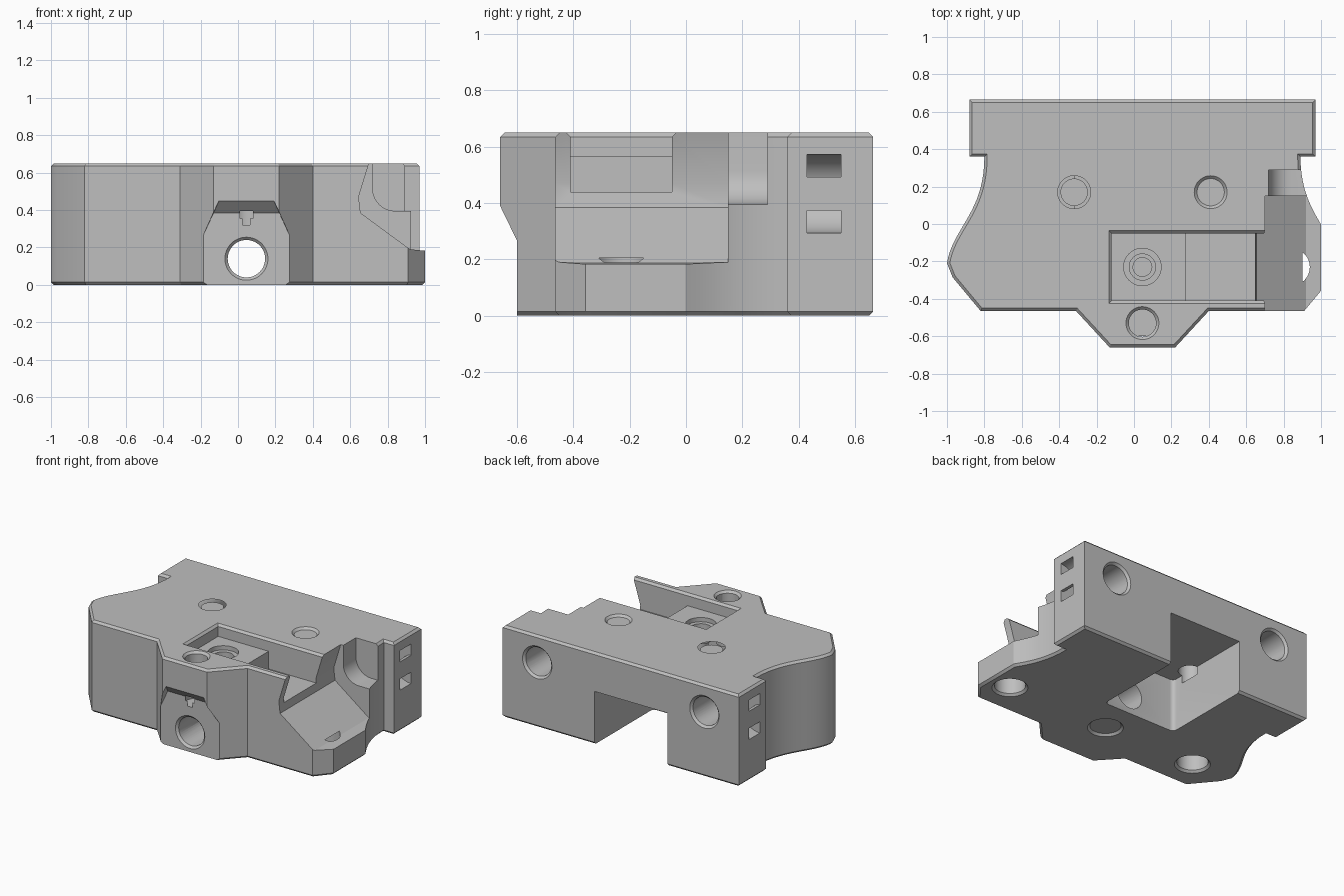
import bpy, bmesh, math
from mathutils import Vector, Matrix
from mathutils.geometry import interpolate_bezier

if "Cube" in bpy.data.objects:
    bpy.data.objects.remove(bpy.data.objects["Cube"])

H = 0.65        # body height
CX = 0.045      # symmetry line of the outline
LIP = 0.015     # chamfer size

grey = bpy.data.materials.new("grey plastic")
grey.use_nodes = True
colour = (0.52, 0.52, 0.52, 1)
grey.diffuse_color = colour
grey.node_tree.nodes["Principled BSDF"].inputs["Base Color"].default_value = colour


def finish(bm, name):
    bmesh.ops.recalc_face_normals(bm, faces=bm.faces)
    mesh = bpy.data.meshes.new(name)
    bm.to_mesh(mesh)
    bm.free()
    mesh.materials.append(grey)
    ob = bpy.data.objects.new(name, mesh)
    bpy.context.collection.objects.link(ob)
    return ob


def prism(points, vec):
    """Extrude a closed 3D polygon along vec."""
    bm = bmesh.new()
    face = bm.faces.new([bm.verts.new(p) for p in points])
    ext = bmesh.ops.extrude_face_region(bm, geom=[face], use_keep_orig=True)
    moved = [g for g in ext["geom"] if isinstance(g, bmesh.types.BMVert)]
    bmesh.ops.translate(bm, verts=moved, vec=vec)
    return bm


def hull(points):
    bm = bmesh.new()
    for p in points:
        bm.verts.new(p)
    bmesh.ops.convex_hull(bm, input=bm.verts[:])
    return bm


# Outer outline: left half, then mirrored and clipped on the right
curve = interpolate_bezier(Vector((-0.80, 0.36)), Vector((-0.80, 0.06)),
                           Vector((-0.97, -0.02)), Vector((-1.0, -0.21)), 20)
left = [(-0.88, 0.665), (-0.88, 0.36)] + [(p.x, p.y) for p in curve]
left += [(-0.97, -0.285), (-0.82, -0.465), (-0.31, -0.465), (-0.13, -0.66)]
right = []
mirrored = [(2 * CX - x, y) for x, y in left]
for i, (x, y) in enumerate(mirrored):
    if i:
        px, py = mirrored[i - 1]
        if (px - 1) * (x - 1) < 0:
            right.append((1.0, py + (y - py) * (1 - px) / (x - px)))
    if x <= 1:
        right.append((x, y))
outline = left + right[::-1]

bm = prism([(x, y, 0) for x, y in outline], (0, 0, H))
rim = [e for e in bm.edges if abs(e.verts[0].co.z - e.verts[1].co.z) < 1e-5]
bmesh.ops.recalc_face_normals(bm, faces=bm.faces)
bmesh.ops.bevel(bm, geom=rim, offset=LIP, segments=1, affect='EDGES')
body = finish(bm, "carriage_body")


def cut(bm):
    cutter = finish(bm, "cutter")
    cutter.hide_render = True
    mod = body.modifiers.new("cut", 'BOOLEAN')
    mod.operation = 'DIFFERENCE'
    mod.solver = 'EXACT'
    mod.object = cutter
    bpy.context.view_layer.objects.active = body
    bpy.ops.object.modifier_apply(modifier=mod.name)
    bpy.data.objects.remove(cutter)


def box(x0, x1, y0, y1, z0, z1):
    return prism([(x0, y0, z0), (x1, y0, z0), (x1, y1, z0), (x0, y1, z0)],
                 (0, 0, z1 - z0))


def hole(start, direction, radius, depth, lip=True):
    """Round blind hole with a small chamfer at its mouth."""
    start, d = Vector(start), Vector(direction)
    turn = d.to_track_quat('Z', 'Y').to_matrix().to_4x4()
    parts = [(-0.1, depth, radius, radius)]
    if lip:
        parts.append((-LIP, LIP, radius + 2 * LIP, radius))
    for a, b, r1, r2 in parts:
        bm = bmesh.new()
        bmesh.ops.create_cone(bm, cap_ends=True, segments=48,
                              radius1=r1, radius2=r2, depth=b - a,
                              matrix=Matrix.Translation(start + d * (a + b) / 2) @ turn)
        cut(bm)


# Top pocket with a raised step and chamfered lip
cut(box(-0.12, 0.28, -0.41, -0.05, 0.565, 0.8))
cut(box(0.275, 0.72, -0.41, -0.05, 0.44, 0.8))
cut(hull([(x, y, z) for z, g in ((H - LIP, 0), (H + LIP, 2 * LIP))
          for x in (-0.12 - g, 0.72) for y in (-0.41 - g, -0.05 + g)]))

# Sloping side cutaway
ramp = [(0.705, 0.8), (0.70, H), (0.645, 0.47), (0.655, 0.385), (0.92, 0.19),
        (1.2, 0.165), (1.2, 0.8)]
cut(prism([(x, -0.8, z) for x, z in ramp], (0, 0.95, 0)))

# Small rounded side step behind the cutaway
arc = [(0.84 + 0.12 * math.cos(a), 0.515 + 0.12 * math.sin(a))
       for a in (math.pi + i * math.pi / 16 for i in range(9))]
step = [(0.72, 0.8)] + arc + [(1.2, 0.395), (1.2, 0.8)]
cut(prism([(x, 0.10, z) for x, z in step], (0, 0.19, 0)))

# Rear channel, open to the back and the underside
bm = box(-0.32, 0.25, 0.01, 0.8, -0.1, 0.375)
corners = [e for e in bm.edges if all(v.co.y < 0.1 for v in e.verts)
           and abs(e.verts[0].co.z - e.verts[1].co.z) > 0.1]
bmesh.ops.recalc_face_normals(bm, faces=bm.faces)
bmesh.ops.bevel(bm, geom=corners, offset=0.03, segments=4, profile=0.5, affect='EDGES')
cut(bm)

# Recess under the front nose, with a sloped roof and flared sides
cut(hull([(CX + s * w, y, z) for s in (-1, 1) for w, y, z in
          ((0.125, -0.71, 0.50), (0.175, -0.60, 0.385),
           (0.40, -0.71, -0.1), (0.40, -0.60, -0.1))]))
cut(box(0.01, 0.08, -0.75, -0.50, 0.355, 0.395))

# Front cable tunnel
hole((CX, -0.60, 0.14), (0, 1, 0), 0.10, 0.70)

# Top screw holes
for x, y in ((-0.32, 0.17), (0.41, 0.17), (CX, -0.53)):
    hole((x, y, H), (0, 0, -1), 0.073, 0.33)

# Stepped vertical hole in the pocket
hole((CX, -0.23, 0.565), (0, 0, -1), 0.10, 0.03, False)
hole((CX, -0.23, 0.535), (0, 0, -1), 0.07, 0.08, False)
hole((CX, -0.23, 0.50), (0, 0, -1), 0.05, 0.60, False)

# Round sockets underneath
for x in (-0.68, CX, 0.84):
    hole((x, -0.23, 0), (0, 0, 1), 0.10, 0.205)

# Rear rod sockets
for s in (-1, 1):
    hole((CX + s * 0.655, 0.665, 0.46), (0, -1, 0), 0.10, 0.37)

# Curved tie channels in both rear ends
for x, s in ((0.97, -1), (-0.88, 1)):
    angles = [-math.pi / 2 + i * math.pi / 16 for i in range(17)]
    ring = [(x - s * 0.1, 0.573), (x - s * 0.1, 0.493)]
    inner = [(x + s * 0.06 * math.cos(a), 0.433 + 0.06 * math.sin(a)) for a in angles]
    outer = [(x + s * 0.14 * math.cos(a), 0.433 + 0.14 * math.sin(a)) for a in angles]
    ring = ring + inner[::-1]
    ring += [(x - s * 0.1, 0.373), (x - s * 0.1, 0.293)] + outer
    cut(prism([(px, 0.43, pz) for px, pz in ring], (0, 0.12, 0)))

bpy.ops.object.select_all(action='DESELECT')
body.select_set(True)
bpy.context.view_layer.objects.active = body
bpy.ops.object.shade_smooth_by_angle(angle=math.radians(30))
